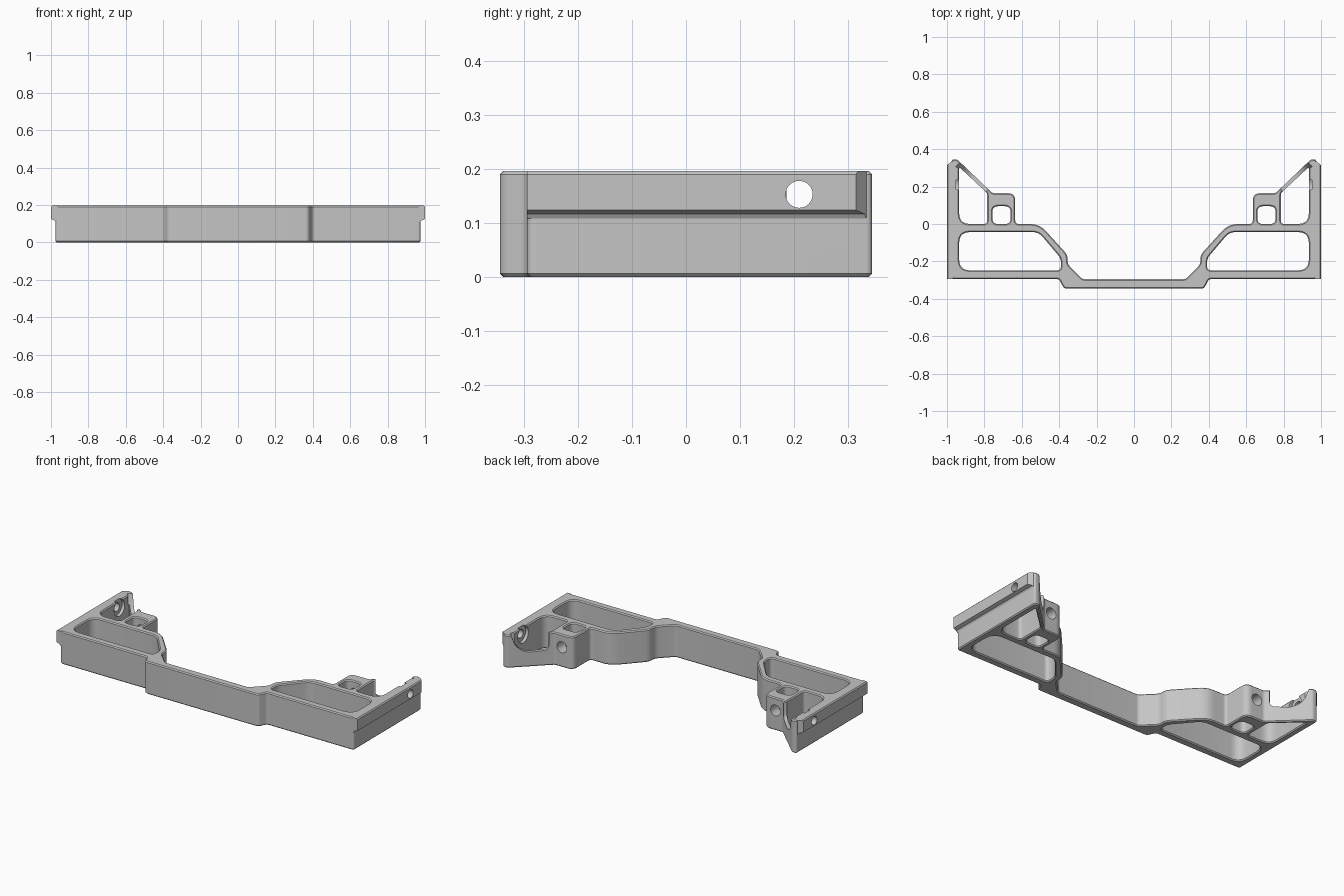
import bpy, bmesh, math
from mathutils import Vector, Matrix

cube = bpy.data.objects.get("Cube")
if cube:
    bpy.data.objects.remove(cube, do_unlink=True)

HEIGHT, EDGE = 0.196, 0.006

grey = bpy.data.materials.new("machined_grey")
grey.use_nodes = True
colour = (0.56, 0.56, 0.56, 1)
grey.diffuse_color = colour
grey.node_tree.nodes["Principled BSDF"].inputs["Base Color"].default_value = colour


def rounded(corners, steps=5):
    """Turn (x, y, trim) corners into a loop with rounded corners."""
    loop = []
    for i, (x, y, trim) in enumerate(corners):
        p = Vector((x, y))
        before = Vector(corners[i - 1][:2]) - p
        after = Vector(corners[(i + 1) % len(corners)][:2]) - p
        if trim == 0:
            loop.append(p)
            continue
        a, b = p + before.normalized() * trim, p + after.normalized() * trim
        for k in range(steps + 1):
            t = k / steps
            loop.append(a * (1 - t) ** 2 + p * 2 * t * (1 - t) + b * t * t)
    return loop


def grown(loop, amount):
    """Offset a counterclockwise loop outwards."""
    result = []
    for i, p in enumerate(loop):
        d1 = (p - loop[i - 1]).normalized()
        d2 = (loop[(i + 1) % len(loop)] - p).normalized()
        n1, n2 = Vector((d1.y, -d1.x)), Vector((d2.y, -d2.x))
        result.append(p + (n1 + n2) * amount / (1 + n1.dot(n2)))
    return result


def flipped(corners, side):
    return corners if side > 0 else [(-x, y, r) for x, y, r in reversed(corners)]


def finish(name, bm):
    bmesh.ops.recalc_face_normals(bm, faces=bm.faces)
    mesh = bpy.data.meshes.new(name)
    bm.to_mesh(mesh)
    bm.free()
    mesh.materials.append(grey)
    obj = bpy.data.objects.new(name, mesh)
    bpy.context.collection.objects.link(obj)
    return obj


def prism(name, corners, levels, matrix=Matrix()):
    """Stack a rounded outline through (height, growth) levels."""
    bm = bmesh.new()
    loop = rounded(corners)
    rings = [[bm.verts.new((p.x, p.y, z)) for p in grown(loop, g)] for z, g in levels]
    bm.faces.new(rings[0][::-1])
    bm.faces.new(rings[-1])
    for low, high in zip(rings, rings[1:]):
        for i in range(len(low)):
            bm.faces.new((low[i - 1], low[i], high[i], high[i - 1]))
    bm.transform(matrix)
    return finish(name, bm)


def rod(name, centre, radius, length, axis):
    bm = bmesh.new()
    turn = Matrix.Rotation(math.pi / 2, 4, "Y" if axis == "X" else "X")
    bmesh.ops.create_cone(bm, cap_ends=True, segments=32, radius1=radius, radius2=radius,
                          depth=length, matrix=Matrix.Translation(centre) @ turn)
    return finish(name, bm)


def cut(tool, *targets):
    """Subtract a tool from each target, then drop the tool."""
    for target in targets:
        mod = target.modifiers.new("cut", "BOOLEAN")
        mod.operation, mod.object, mod.solver = "DIFFERENCE", tool, "EXACT"
        bpy.context.view_layer.objects.active = target
        bpy.ops.object.modifier_apply(modifier=mod.name)
    bpy.data.objects.remove(tool, do_unlink=True)


# Outline of one half: front bar, side wall, diagonal brace, boss, inner wall
half = [(.375, -.345, .015), (.40, -.295, .012), (.975, -.295, .015),
        (.975, .345, .012), (.945, .345, .008), (.757, .165, .01),
        (.635, .165, .04), (.635, 0, .02), (.505, 0, .05),
        (.355, -.165, .025), (.355, -.215, .02), (.275, -.295, .012)]
window = [(.39, -.248, .025), (.935, -.248, .06), (.935, -.043, .06),
          (.51, -.043, .035), (.39, -.185, .025)]
boss_slot = [(.66, 0, .03), (.757, 0, .03), (.757, .095, .03), (.66, .095, .03)]
pocket = [(.785, 0, .02), (.935, 0, .06), (.935, .305, .012), (.785, .165, .01)]

# Cross-section of the side rail (x, z), its end bevel, and the brace's swoop
rail = [(.962, .108, 0), (.975, .108, 0), (.98, .117, 0), (1, .124, 0),
        (1, .19, 0), (.994, .196, 0), (.968, .196, 0), (.962, .19, 0)]
rail_end = [(1, .315, 0), (1.05, .275, 0), (1.05, .4, 0), (.975, .335, 0)]
dip = [(.02, .25, 0), (.02, .095, .03), (.14, .085, .03),
       (.2, .12, .03), (.23, .196, .02), (.235, .25, 0)]

frame = prism("bracket_frame", half + flipped(half, -1),
              [(0, -EDGE), (EDGE, 0), (HEIGHT - EDGE, 0), (HEIGHT, -EDGE)])
parts = [frame]

for side, label in ((1, "left"), (-1, "right")):
    # Side rail with an undercut lower edge
    upright = Matrix.Rotation(math.pi / 2, 4, "X")
    side_rail = prism(label + "_side_rail", flipped(rail, side),
                      [(-.335, 0), (.295, 0)], upright)
    cut(prism("end_bevel", flipped(rail_end, side), [(0, 0), (.3, 0)]), side_rail)
    parts.append(side_rail)

    # Vertical openings with chamfered rims
    for opening in (window, boss_slot, pocket):
        cut(prism("opening", flipped(opening, side),
                  [(-.01, EDGE + .01), (EDGE, 0), (HEIGHT - EDGE, 0),
                   (HEIGHT + .01, EDGE + .01)]), frame)

    # Swooped top of the diagonal brace
    along = Vector((side * .188, .18, 0)).normalized()
    up = Vector((0, 0, 1))
    place = Matrix((along, up, along.cross(up))).transposed().to_4x4()
    place.translation = (side * .77, .168, 0)
    cut(prism("brace_dip", dip, [(-.025, 0), (.025, 0)], place), frame)

    # Bolt holes and nut recess
    cut(rod("rail_hole", (side * .97, .21, .153), .025, .2, "X"), frame, side_rail)
    cut(rod("nut_recess", (side * .93, .21, .153), .05, .046, "X"), frame)
    cut(rod("boss_hole", (side * .71, .14, .12), .033, .14, "Y"), frame)

bpy.ops.object.select_all(action="DESELECT")
for part in parts:
    part.select_set(True)
bpy.context.view_layer.objects.active = frame
bpy.ops.object.shade_smooth_by_angle(angle=math.radians(30))
